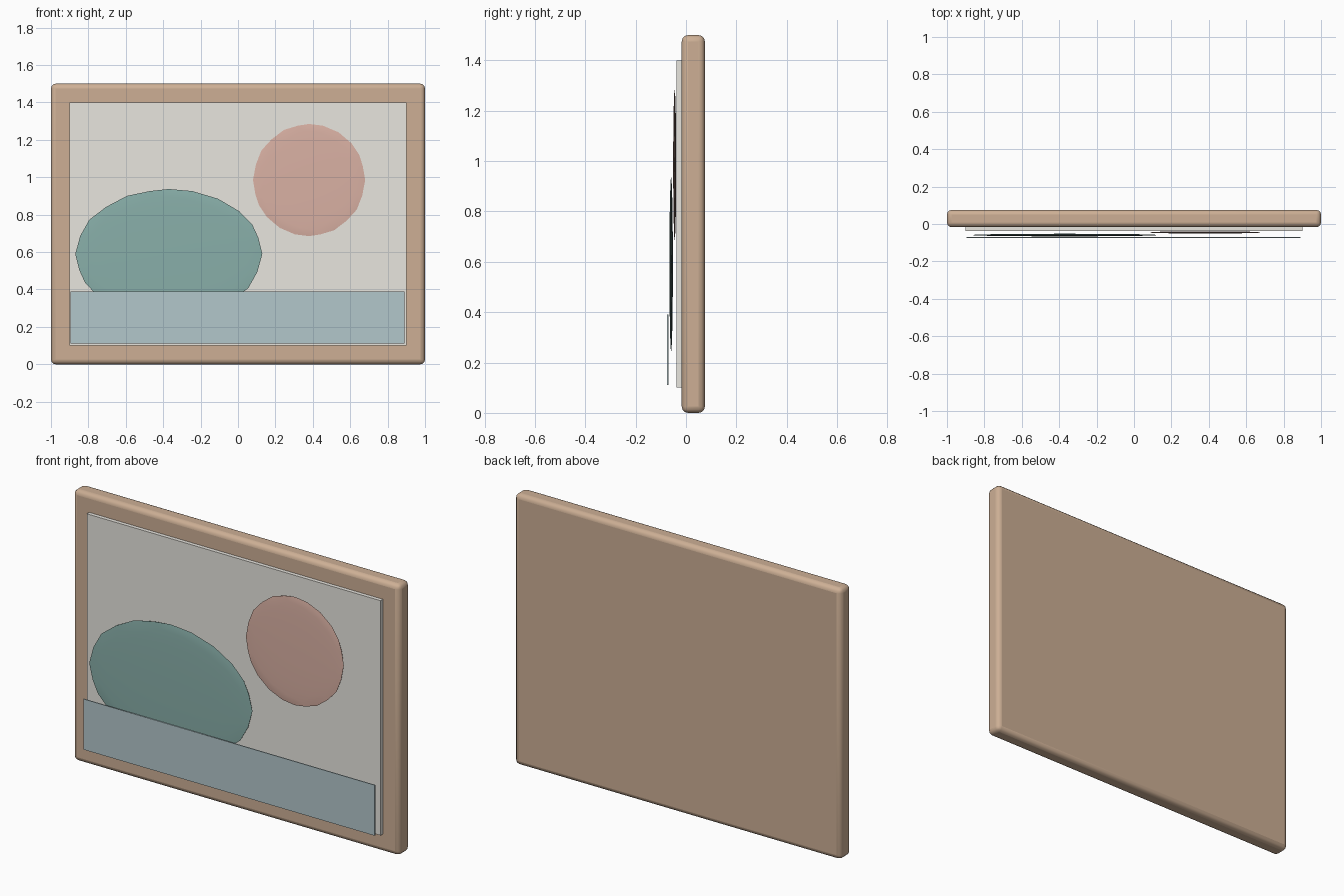
import bpy

if "Cube" in bpy.data.objects:
    bpy.data.objects.remove(bpy.data.objects["Cube"])


def material(name, rgb):
    m = bpy.data.materials.new(name)
    m.diffuse_color = (*rgb, 1)
    m.use_nodes = True
    m.node_tree.nodes["Principled BSDF"].inputs["Base Color"].default_value = m.diffuse_color
    return m


def finish(ob, name, mat):
    ob.name = name
    ob.data.materials.append(mat)
    bpy.ops.object.transform_apply(location=False, rotation=False, scale=True)


def box(name, x, y, z, mat, bevel=0):
    """Box from (min, max) ranges on each axis."""
    loc = [(a + b) / 2 for a, b in (x, y, z)]
    bpy.ops.mesh.primitive_cube_add(size=1, location=loc)
    ob = bpy.context.object
    ob.scale = [b - a for a, b in (x, y, z)]
    finish(ob, name, mat)
    if bevel:
        mod = ob.modifiers.new("rounded_edges", "BEVEL")
        mod.width = bevel
        mod.segments = 3
        bpy.ops.object.shade_smooth_by_angle()
    return ob


def lens(name, loc, radii, mat):
    """Sphere flattened into a thin painted shape."""
    bpy.ops.mesh.primitive_ico_sphere_add(subdivisions=3, radius=1, location=loc)
    ob = bpy.context.object
    ob.scale = radii
    finish(ob, name, mat)
    bpy.ops.object.shade_smooth_by_angle()
    return ob


wood = material("wood", (0.61, 0.43, 0.30))
cream = material("cream", (0.81, 0.79, 0.74))
red = material("red", (0.70, 0.44, 0.37))
green = material("green", (0.25, 0.43, 0.40))
blue = material("blue", (0.45, 0.57, 0.60))

# Solid frame board and raised canvas
box("frame", (-1, 1), (-0.017, 0.075), (0, 1.5), wood, bevel=0.025)
box("canvas", (-0.9, 0.9), (-0.038, 0.0), (0.1, 1.4), cream)

# Layered picture shapes
lens("sun", (0.38, -0.045, 0.985), (0.3, 0.006, 0.3), red)
lens("hill", (-0.37, -0.059, 0.59), (0.5, 0.007, 0.347), green)
box("water_strip", (-0.895, 0.89), (-0.075, -0.07), (0.11, 0.39), blue)
